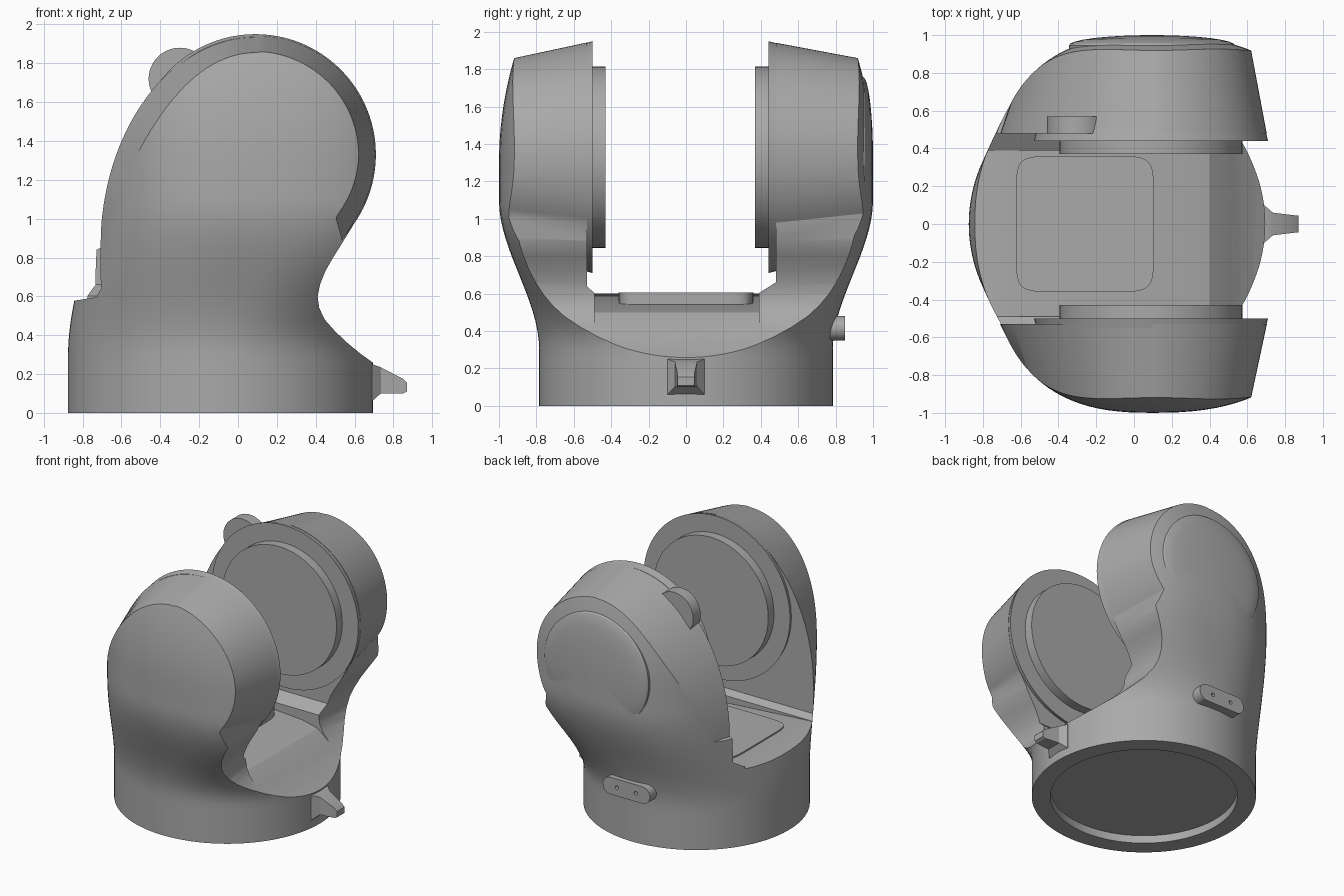
import bpy, bmesh, math
from mathutils import Vector, Matrix

old = bpy.data.objects.get("Cube")
if old:
    bpy.data.objects.remove(old)

grey = bpy.data.materials.new("matte grey")
grey.use_nodes = True
grey.diffuse_color = (0.4, 0.4, 0.4, 1)
grey.node_tree.nodes["Principled BSDF"].inputs["Base Color"].default_value = grey.diffuse_color

HUB_X, HUB_Z = 0.09, 1.33      # centre of the round arm heads
BASE_X, BASE_R = -0.09, 0.785  # centre and radius of the round base
FRONT, BACK = -0.5, 0.44       # inner faces of the two arm heads


def finish(name, bm):
    bmesh.ops.recalc_face_normals(bm, faces=bm.faces)
    mesh = bpy.data.meshes.new(name)
    bm.to_mesh(mesh)
    bm.free()
    mesh.materials.append(grey)
    ob = bpy.data.objects.new(name, mesh)
    bpy.context.collection.objects.link(ob)
    return ob


def loft(name, rings):
    """Skin a stack of equal closed rings and cap both ends."""
    bm = bmesh.new()
    rows = [[bm.verts.new(p) for p in ring] for ring in rings]
    for low, high in zip(rows, rows[1:]):
        for i in range(len(low)):
            bm.faces.new((low[i - 1], low[i], high[i], high[i - 1]))
    bm.faces.new(rows[0])
    bm.faces.new(rows[-1])
    return finish(name, bm)


def circle(x, z, r, y, n=96):
    turns = [math.tau * i / n for i in range(n)]
    return [(x + r * math.cos(a), y, z + r * math.sin(a)) for a in turns]


def disc(name, x, z, steps):
    """Round part about the y axis from (radius, y) steps."""
    return loft(name, [circle(x, z, r, y) for r, y in steps])


def prism_y(name, outline, y0, y1):
    return loft(name, [[(x, y, z) for x, z in outline] for y in (y0, y1)])


def boolean(ob, tool, operation):
    mod = ob.modifiers.new("cut", "BOOLEAN")
    mod.operation, mod.solver, mod.object = operation, "EXACT", tool
    bpy.context.view_layer.objects.active = ob
    bpy.ops.object.modifier_apply(modifier=mod.name)
    bpy.data.objects.remove(tool)


def mix(a, b, t):
    return a + (b - a) * t


def power(v, e):
    return math.copysign(abs(v) ** e, v)


# Outer shell: a circle at the foot that swells into wide domed sides
def section(z, n=128):
    t = min(max((z - 0.3) / 0.8, 0), 1)
    t = t * t * (3 - 2 * t)
    wide = 1 - 0.08 * max(0, (z - 1.3) / 0.555) ** 2
    ring = []
    for i in range(n):
        c, s = math.cos(math.tau * i / n), math.sin(math.tau * i / n)
        e = 2 / (2 + t)
        a = mix(BASE_R, 1.0 if c > 0 else 0.86, t)
        x = mix(BASE_X, 0.1, t) + a * power(c, e)
        y = mix(BASE_R, wide, t) * power(s, e)
        ring.append((x, y * (1 - 0.035 * t * ((x - 0.1) / 0.53) ** 2), z))
    return ring


body = loft("body", [section(0.05 * k) for k in range(42)])


# Side silhouette, narrowing toward the outside of each arm
def silhouette(y):
    edge = FRONT if y < 0 else BACK
    s = (abs(y) - abs(edge)) / (0.92 - abs(edge))
    a, b, r = 0.81 - 0.16 * s, 1.095 - 0.09 * s, 0.62 - 0.09 * s
    pts = [(-1.2, -0.1), (-1.2, 0.62)]
    for i in range(33):
        q = math.pi / 2 * i / 32
        pts.append((HUB_X - a * math.cos(q), 0.85 + b * math.sin(q)))
    for i in range(1, 41):
        q = math.radians(90 - 125 * i / 40)
        pts.append((HUB_X + r * math.cos(q), HUB_Z + r * math.sin(q)))
    pts += [(0.54, 0.88), (0.49, 0.8), (0.45, 0.73), (0.422, 0.66), (0.41, 0.6),
            (0.418, 0.54), (0.447, 0.48), (0.5, 0.42), (0.56, 0.363),
            (0.63, 0.305), (0.7, 0.255), (0.78, 0.21), (1.4, 0.2), (1.4, -0.1)]
    return [(x, y, z) for x, z in pts]


boolean(body, loft("side_cutter", [silhouette(y) for y in (-1.1, FRONT, BACK, 1.1)]), "INTERSECT")

# Open saddle between the arms: sloping floor, then chamfered side walls
floor = [(-1.2, 0.56), (-0.86, 0.575), (-0.7, 0.6), (0.27, 0.53), (0.4, 0.5),
         (0.5, 0.42), (0.8, 0.3), (1.3, 0.3), (1.3, 0.7), (-1.2, 0.7)]
boolean(body, prism_y("floor_cutter", floor, -0.49, 0.39), "DIFFERENCE")
gap = [(-0.49, 0.603), (-0.53, 0.64), (-0.53, 2.3), (0.48, 2.3), (0.48, 0.66), (0.39, 0.603)]
boolean(body, loft("gap_cutter", [[(x, y, z) for y, z in gap] for x in (-1.4, 1.4)]), "DIFFERENCE")

# Shallow round recess under the base
recess = [[(BASE_X + x, y, z) for x, z0, y in
           [(p[0], 0, p[2]) for p in circle(0, 0, 0.655, 0)]] for z in (-0.1, 0.06)]
boolean(body, loft("recess_cutter", recess), "DIFFERENCE")

parts = [body]

# Round inner heads and bearing pads on both arms
for label, side, face, depth in (("front", -1, FRONT, 0.03), ("back", 1, BACK, 0.04)):
    parts.append(disc(label + "_arm_head", HUB_X, HUB_Z,
                      [(0.62, face), (0.605, face + side * (depth + 0.02))]))
    parts.append(disc(label + "_bearing_pad", HUB_X, HUB_Z,
                      [(0.485, face - side * 0.07), (0.485, face + side * 0.02)]))

# Domed cover on the back arm
cap = [(0.44 * math.cos(q), 0.945 + 0.055 * math.sin(q))
       for q in [math.pi / 2 * i / 8 for i in range(8)]]
parts.append(disc("back_cover", 0.095, 1.32, [(0.44, 0.8)] + cap + [(0.01, 1.0)]))

# Rounded lug on the upper edge of the back arm
parts.append(disc("back_lug", -0.3, 1.72, [(0.16, 0.48), (0.16, 0.57)]))

# Oval plug low on the back, with two small holes
oval = []
for cx, start in ((0.045, -90), (-0.225, 90)):
    for i in range(17):
        q = math.radians(start + 180 * i / 16)
        oval.append((cx + 0.065 * math.cos(q), 0.415 + 0.065 * math.sin(q)))
plug = prism_y("back_plug", oval, 0.7, 0.85)
for x in (-0.17, -0.01):
    boolean(plug, disc("hole_cutter", x, 0.415, [(0.014, 0.82), (0.014, 0.9)]), "DIFFERENCE")
parts.append(plug)

# Rounded plate on the saddle floor
plate_outline = []
for i in range(64):
    c, s = math.cos(math.tau * i / 64), math.sin(math.tau * i / 64)
    plate_outline.append((-0.26 + 0.365 * power(c, 0.25), 0.36 * power(s, 0.25)))
parts.append(loft("saddle_plate", [[(x, y, z) for x, y in plate_outline] for z in (0.5, 0.605)]))


# Pointer on the +x side: flared root and sloping tip
def frame(x, half, low, high):
    return [(x, -half, low), (x, half, low), (x, half, high), (x, -half, high)]


parts.append(loft("pointer", [frame(0.6, 0.1, 0.06, 0.25), frame(0.69, 0.1, 0.06, 0.25),
                              frame(0.735, 0.06, 0.1, 0.235), frame(0.85, 0.046, 0.1, 0.175),
                              frame(0.87, 0.045, 0.11, 0.155)]))

# Smooth shading with crisp edges
bpy.ops.object.select_all(action="DESELECT")
for ob in parts:
    ob.select_set(True)
bpy.context.view_layer.objects.active = body
bpy.ops.object.shade_smooth_by_angle(angle=math.radians(25))
